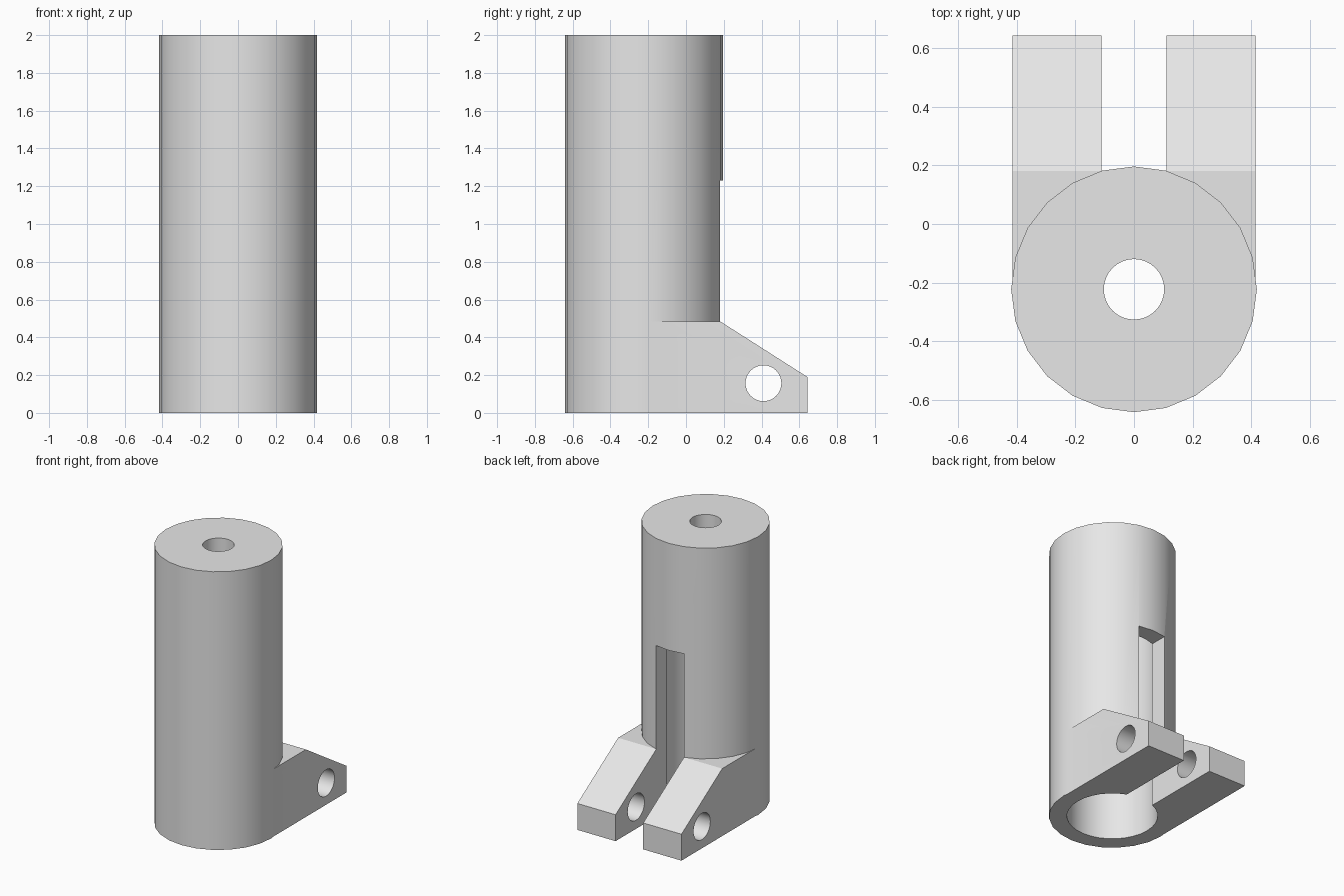
import bpy, bmesh, math
from mathutils import Matrix, Vector

cube = bpy.data.objects.get("Cube")
if cube:
    bpy.data.objects.remove(cube, do_unlink=True)

AXIS_Y = -0.2225          # tube axis position
SLOT = 0.11               # half width of the gap between the lugs

grey = bpy.data.materials.new("plain grey")
grey.use_nodes = True
grey.diffuse_color = (0.8, 0.8, 0.8, 1)
grey.node_tree.nodes["Principled BSDF"].inputs["Base Color"].default_value = (0.8, 0.8, 0.8, 1)


def add_object(name, bm):
    bmesh.ops.recalc_face_normals(bm, faces=bm.faces)
    mesh = bpy.data.meshes.new(name)
    bm.to_mesh(mesh)
    bm.free()
    mesh.materials.append(grey)
    obj = bpy.data.objects.new(name, mesh)
    bpy.context.collection.objects.link(obj)
    return obj


def upright_cylinder(name, radius, z0, z1, sides):
    bm = bmesh.new()
    bmesh.ops.create_cone(bm, cap_ends=True, segments=sides, radius1=radius, radius2=radius,
                          depth=z1 - z0, matrix=Matrix.Translation((0, AXIS_Y, (z0 + z1) / 2)))
    return add_object(name, bm)


def extruded_profile(name, points, x0, x1):
    """Side profile of (y, z) points extruded along x."""
    bm = bmesh.new()
    face = bm.faces.new([bm.verts.new((x0, y, z)) for y, z in points])
    result = bmesh.ops.extrude_face_region(bm, geom=[face])
    verts = [v for v in result["geom"] if isinstance(v, bmesh.types.BMVert)]
    bmesh.ops.translate(bm, verts=verts, vec=Vector((x1 - x0, 0, 0)))
    return add_object(name, bm)


def combine(target, tool, operation):
    mod = target.modifiers.new(tool.name, "BOOLEAN")
    mod.operation = operation
    mod.solver = "EXACT"
    mod.object = tool
    bpy.ops.object.select_all(action="DESELECT")
    target.select_set(True)
    bpy.context.view_layer.objects.active = target
    bpy.ops.object.modifier_apply(modifier=mod.name)
    bpy.data.objects.remove(tool, do_unlink=True)


# Main tube
body = upright_cylinder("slotted_tube_with_lugs", 0.4185, 0, 2, 24)

# Pair of chamfered hinge lugs at the back
lug_profile = [(AXIS_Y, 0), (0.643, 0), (0.643, 0.19), (0.18, 0.485), (AXIS_Y, 0.485)]
for side, label in ((1, "left"), (-1, "right")):
    lug = extruded_profile(label + "_lug", lug_profile, side * 0.06, side * 0.414)
    combine(body, lug, "UNION")

# Wide bore from below and narrow hole through the top
combine(body, upright_cylinder("bore_cutter", 0.3, -0.1, 1.8, 32), "DIFFERENCE")
combine(body, upright_cylinder("top_hole_cutter", 0.103, 1.5, 2.1, 32), "DIFFERENCE")

# Back slot, open into the bore and between the lugs
slot_profile = [(-0.1, -0.1), (1, -0.1), (1, 1.23), (-0.1, 1.23)]
combine(body, extruded_profile("slot_cutter", slot_profile, -SLOT, SLOT), "DIFFERENCE")

# Cross pin hole through both lugs
pin_circle = [(0.41 + 0.095 * math.cos(math.tau * i / 32),
               0.157 + 0.095 * math.sin(math.tau * i / 32)) for i in range(32)]
combine(body, extruded_profile("pin_hole_cutter", pin_circle, -0.6, 0.6), "DIFFERENCE")

# Smooth round walls, crisp edges
body.select_set(True)
bpy.context.view_layer.objects.active = body
bpy.ops.object.shade_smooth_by_angle(angle=math.radians(30))
